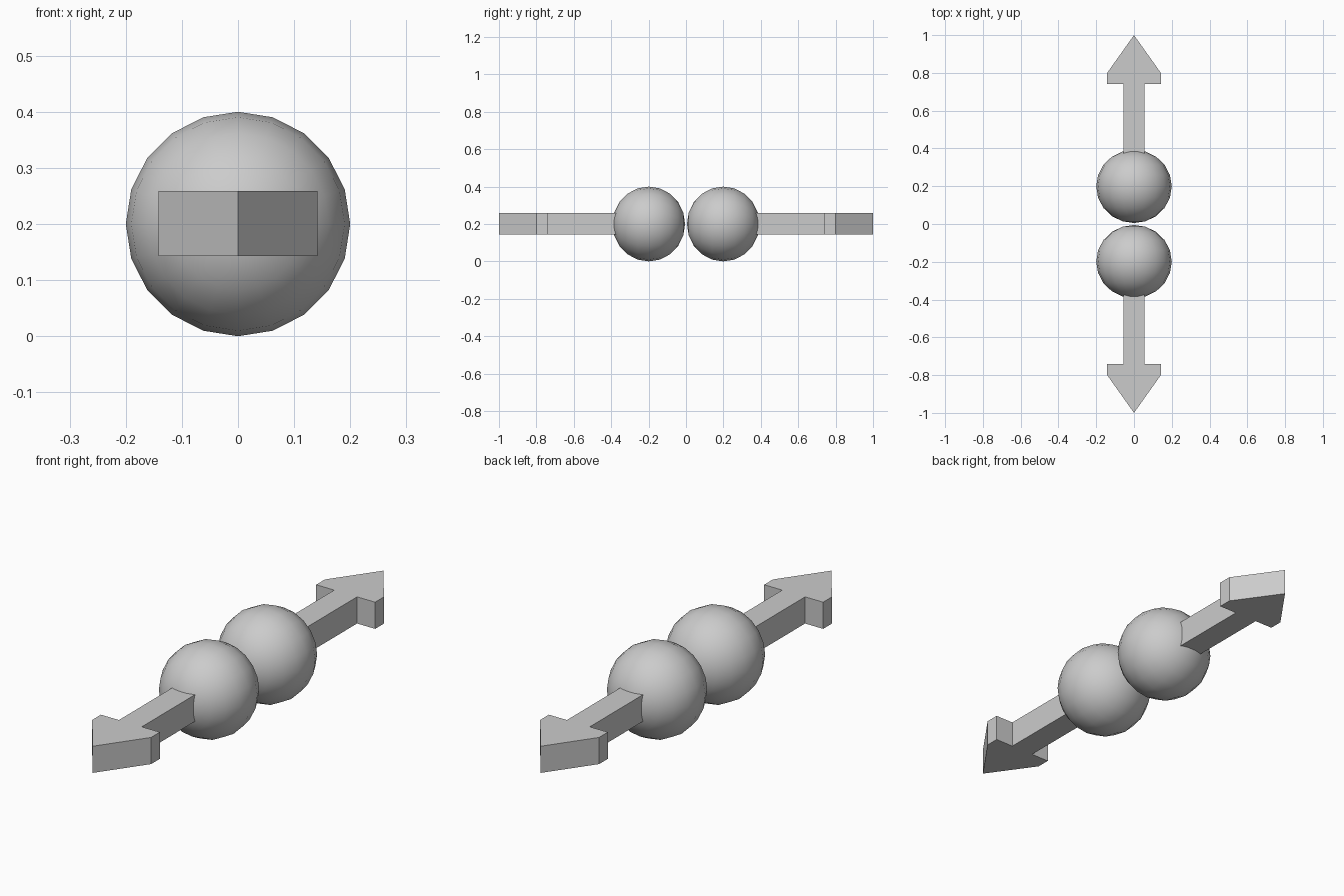
import bpy, bmesh
from math import pi
from mathutils import Matrix

if "Cube" in bpy.data.objects:
    bpy.data.objects.remove(bpy.data.objects["Cube"])

Z_MID = 0.2


def make_object(name, bm):
    bmesh.ops.recalc_face_normals(bm, faces=bm.faces)
    mesh = bpy.data.meshes.new(name)
    bm.to_mesh(mesh)
    bm.free()
    obj = bpy.data.objects.new(name, mesh)
    bpy.context.collection.objects.link(obj)
    return obj


def ball(name, side):
    # 20-sided ball with its poles on the y axis, slightly flattened along y
    bm = bmesh.new()
    bmesh.ops.create_uvsphere(bm, u_segments=20, v_segments=10, radius=0.2)
    bm.transform(Matrix.Translation((0, side * 0.199, Z_MID))
                 @ Matrix.Diagonal((1, 0.97, 1, 1))
                 @ Matrix.Rotation(pi / 2, 4, 'X'))
    for f in bm.faces:
        f.smooth = True
    make_object(name, bm)


def arrow(name, side):
    # Flat arrow outline, extruded upwards; the shaft starts inside the ball
    half = [(0.055, 0.3), (0.055, 0.74), (0.142, 0.74), (0.142, 0.8)]
    outline = half + [(0, 1.0)] + [(-x, y) for x, y in reversed(half)]
    bm = bmesh.new()
    face = bm.faces.new([bm.verts.new((x, side * y, 0.143)) for x, y in outline])
    ext = bmesh.ops.extrude_face_region(bm, geom=[face])
    top = [g for g in ext["geom"] if isinstance(g, bmesh.types.BMVert)]
    bmesh.ops.translate(bm, verts=top, vec=(0, 0, 0.116))
    make_object(name, bm)


for label, side in (("front", -1), ("back", 1)):
    ball(label + "_ball", side)
    arrow(label + "_arrow", side)
